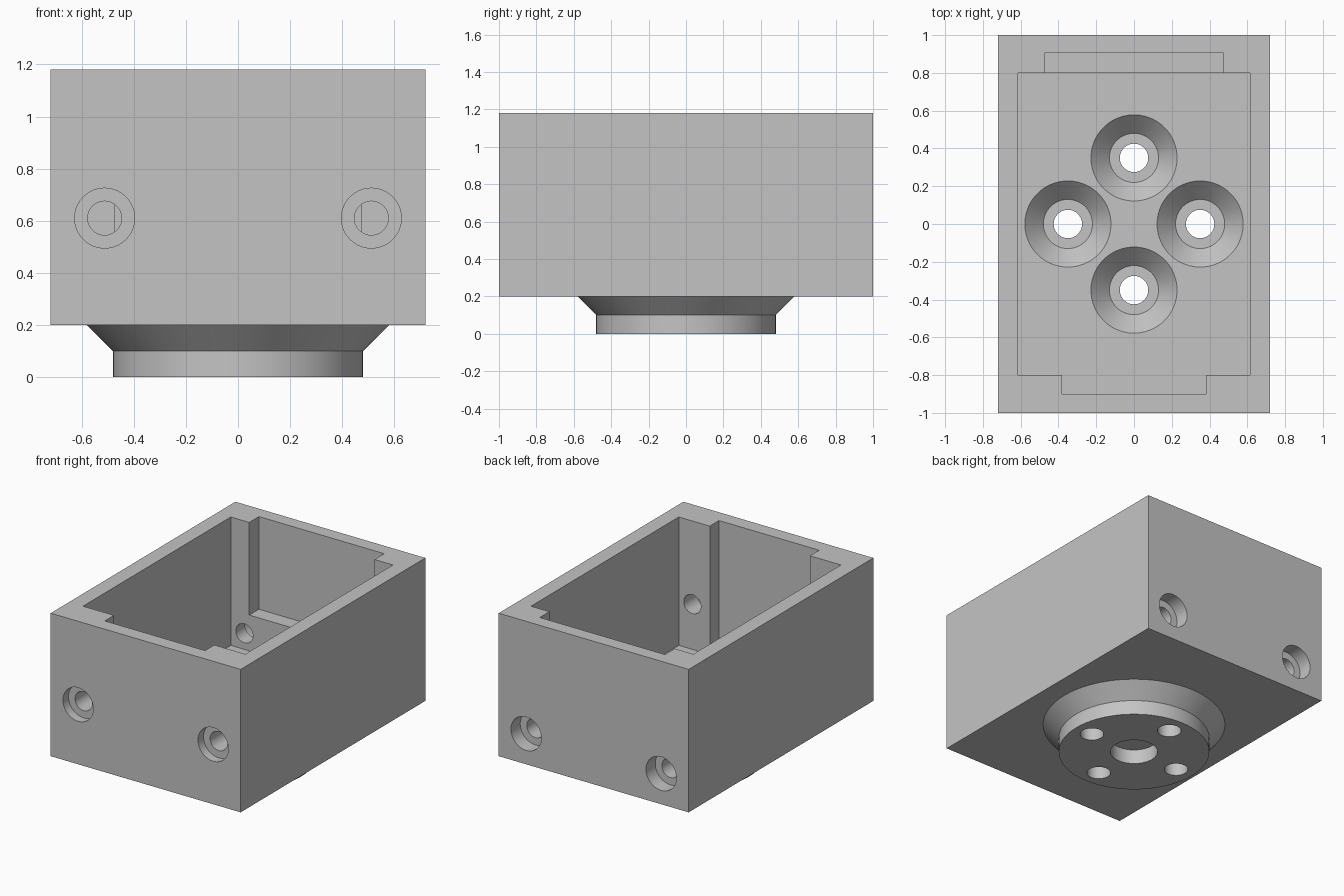
import bpy
import bmesh
from math import cos, sin, pi
from mathutils import Matrix, Vector

SIDES = 72

cube = bpy.data.objects.get("Cube")
if cube:
    bpy.data.objects.remove(cube, do_unlink=True)

grey = bpy.data.materials.new("plain_grey")
grey.use_nodes = True
grey.diffuse_color = (0.55, 0.55, 0.55, 1)
grey.node_tree.nodes["Principled BSDF"].inputs["Base Color"].default_value = grey.diffuse_color


def solid(name, loops, matrix=Matrix()):
    """Skin a stack of equal-sized loops and cap both ends."""
    bm = bmesh.new()
    rings = [[bm.verts.new(p) for p in loop] for loop in loops]
    count = len(rings[0])
    for low, high in zip(rings, rings[1:]):
        for i in range(count):
            j = (i + 1) % count
            bm.faces.new((low[i], low[j], high[j], high[i]))
    bm.faces.new(rings[0][::-1])
    bm.faces.new(rings[-1])
    bmesh.ops.recalc_face_normals(bm, faces=bm.faces)
    bm.transform(matrix)
    mesh = bpy.data.meshes.new(name)
    bm.to_mesh(mesh)
    bm.free()
    mesh.materials.append(grey)
    obj = bpy.data.objects.new(name, mesh)
    bpy.context.collection.objects.link(obj)
    return obj


def prism(name, outline, z0, z1):
    return solid(name, [[(x, y, z) for x, y in outline] for z in (z0, z1)])


def block(name, x, y0, y1, z0, z1):
    return prism(name, [(-x, y0), (x, y0), (x, y1), (-x, y1)], z0, z1)


def lathe(name, profile, matrix=Matrix()):
    angles = [2 * pi * i / SIDES for i in range(SIDES)]
    return solid(name, [[(r * cos(a), r * sin(a), z) for a in angles] for r, z in profile], matrix)


def combine(target, tool, operation):
    mod = target.modifiers.new(tool.name, 'BOOLEAN')
    mod.operation = operation
    mod.solver = 'EXACT'
    mod.object = tool
    bpy.ops.object.select_all(action='DESELECT')
    bpy.context.view_layer.objects.active = target
    target.select_set(True)
    bpy.ops.object.modifier_apply(modifier=mod.name)
    bpy.data.objects.remove(tool, do_unlink=True)


# Outer box with the tapered round foot below it
housing = block("housing", 0.72, -1, 1, 0.2, 1.18)
foot = lathe("foot", [(0.48, 0), (0.48, 0.1), (0.58, 0.2), (0.58, 0.25)])
combine(housing, foot, 'UNION')

# Main cavity, with the front recess running down to the floor
half = [(0.38, -0.9), (0.38, -0.8), (0.615, -0.8), (0.615, 0.8)]
outline = half + [(-x, y) for x, y in reversed(half)]
combine(housing, prism("cavity", outline, 0.3, 1.3), 'DIFFERENCE')

# Back recess, ending in a shelf
combine(housing, block("back_recess", 0.475, 0.6, 0.905, 0.545, 1.3), 'DIFFERENCE')

# Four countersunk holes through the floor
for i in range(4):
    spot = Matrix.Rotation(i * pi / 2, 4, 'Z') @ Matrix.Translation((0.35, 0, 0))
    profile = [(0.075, -0.1), (0.075, 0.2), (0.13, 0.2), (0.228, 0.3), (0.228, 0.4)]
    combine(housing, lathe("floor_hole", profile, spot), 'DIFFERENCE')

# Blind socket under the foot
combine(housing, lathe("foot_socket", [(0.15, -0.1), (0.15, 0.1)]), 'DIFFERENCE')

# Counterbored holes through the front and back walls
for side, height, depth in ((-1, 0.61, 0.06), (1, 0.41, 0.1)):
    for x in (-0.512, 0.512):
        spot = Matrix.Translation(Vector((x, side, height))) @ Matrix.Rotation(-side * pi / 2, 4, 'X')
        profile = [(0.065, -0.3), (0.065, -depth), (0.115, -depth), (0.115, 0.1)]
        combine(housing, lathe("wall_hole", profile, spot), 'DIFFERENCE')

# Round walls shade smoothly, edges stay sharp
bpy.ops.object.select_all(action='DESELECT')
bpy.context.view_layer.objects.active = housing
housing.select_set(True)
bpy.ops.object.shade_smooth_by_angle(angle=pi / 6)
